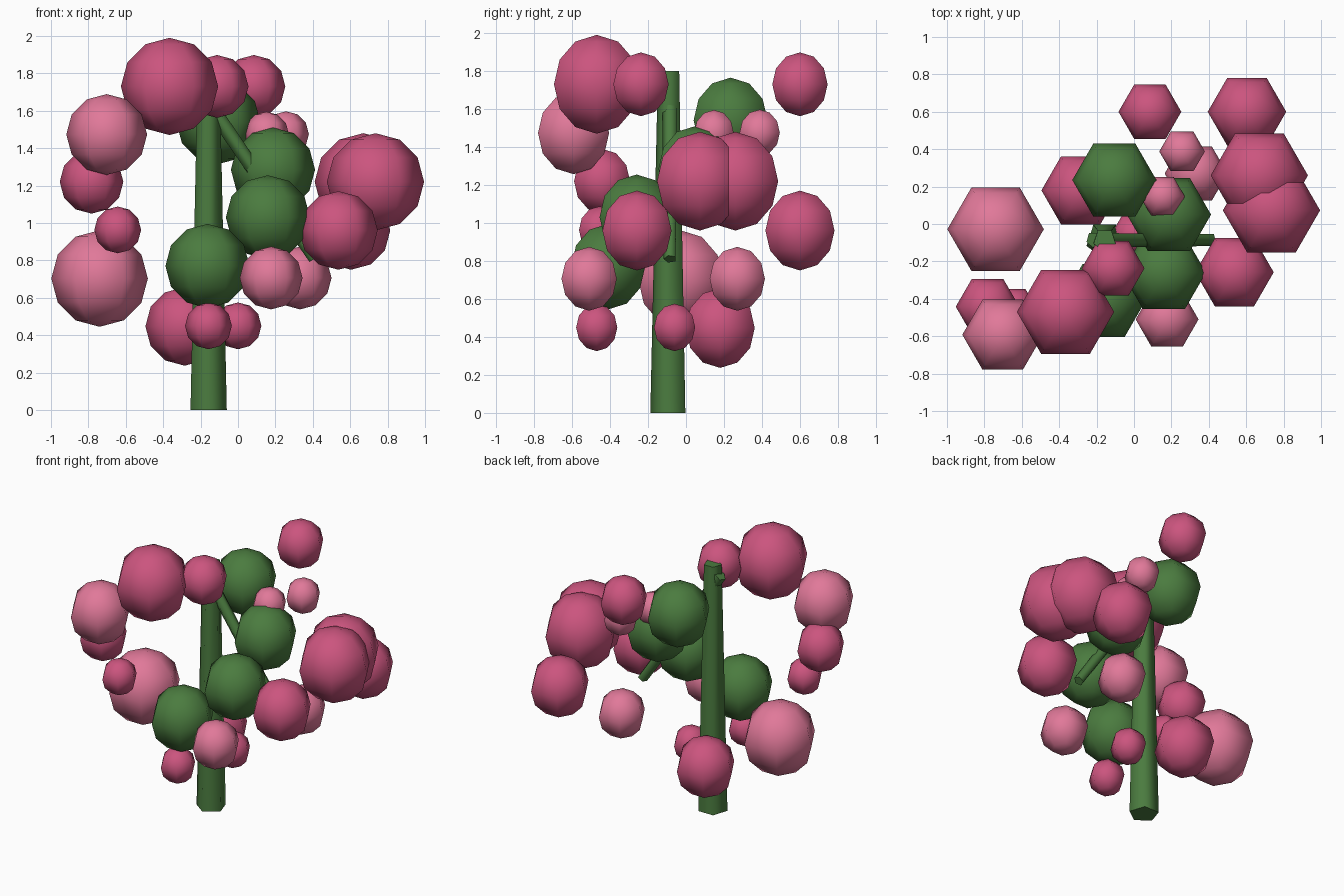
import bpy, bmesh
from math import sin, cos, pi, radians
from mathutils import Vector

if "Cube" in bpy.data.objects:
    bpy.data.objects.remove(bpy.data.objects["Cube"])


def material(name, rgb):
    m = bpy.data.materials.new(name)
    m.diffuse_color = (*rgb, 1)
    m.use_nodes = True
    m.node_tree.nodes["Principled BSDF"].inputs["Base Color"].default_value = m.diffuse_color
    return m


GREEN = material("leaf_green", (0.07, 0.20, 0.05))
ROSE = material("deep_pink", (0.60, 0.09, 0.21))
BLUSH = material("light_pink", (0.75, 0.19, 0.32))


def lathe(name, profile, sides, start, mat):
    """Revolve (radius, height) points around z; zero radius makes a pole."""
    bm = bmesh.new()
    rings = []
    for r, z in profile:
        if r < 1e-6:
            rings.append([bm.verts.new((0, 0, z))])
        else:
            rings.append([bm.verts.new((r * cos(start + 2 * pi * i / sides),
                                        r * sin(start + 2 * pi * i / sides), z))
                          for i in range(sides)])
    for a, b in zip(rings, rings[1:]):
        for i in range(sides):
            j = (i + 1) % sides
            quad = [a[i % len(a)], a[j % len(a)], b[j % len(b)], b[i % len(b)]]
            bm.faces.new(list(dict.fromkeys(quad))).smooth = True
    # flat caps with sharp rims on open ends
    for ring in (rings[0], rings[-1]):
        if len(ring) > 1:
            for e in bm.faces.new(ring).edges:
                e.smooth = False
    bmesh.ops.recalc_face_normals(bm, faces=bm.faces)
    me = bpy.data.meshes.new(name)
    bm.to_mesh(me)
    bm.free()
    me.materials.append(mat)
    ob = bpy.data.objects.new(name, me)
    bpy.context.collection.objects.link(ob)
    return ob


def ball(name, x, y, z, r, mat):
    stacks = 6
    profile = [(r * sin(pi * k / stacks), -r * cos(pi * k / stacks))
               for k in range(stacks + 1)]
    lathe(name, profile, 6, 0, mat).location = (x, y, z)


def stem(name, p, q, r0, r1):
    p, q = Vector(p), Vector(q)
    d = q - p
    ob = lathe(name, [(r0, 0), (r1, d.length)], 5, radians(-90), GREEN)
    ob.rotation_mode = 'QUATERNION'
    ob.rotation_quaternion = Vector((0, 0, 1)).rotation_difference(d)
    ob.location = p


# Trunk and drooping branch
stem("trunk", (-0.157, -0.086, 0), (-0.157, -0.086, 1.8), 0.102, 0.062)
stem("branch", (-0.22, -0.083, 1.73), (0.41, -0.083, 0.81), 0.043, 0.035)

# Leaf clumps
LEAVES = [(-0.163, -0.41, 0.77, 0.225), (0.16, -0.26, 1.03, 0.225),
          (0.187, 0.05, 1.285, 0.225), (-0.105, 0.235, 1.54, 0.225)]

# Deep pink blossoms
DEEP = [(-0.366, -0.47, 1.73, 0.26), (-0.112, -0.237, 1.73, 0.168),
        (0.085, 0.60, 1.73, 0.168), (-0.783, -0.442, 1.22, 0.17),
        (-0.643, -0.455, 0.963, 0.125), (-0.285, 0.18, 0.447, 0.21),
        (-0.158, -0.47, 0.45, 0.125), (0.0, -0.06, 0.45, 0.125),
        (0.537, -0.258, 0.96, 0.21), (0.604, 0.60, 0.96, 0.21),
        (0.735, 0.073, 1.22, 0.26), (0.67, 0.26, 1.22, 0.26)]

# Light pink blossoms
LIGHT = [(-0.702, -0.592, 1.473, 0.216), (-0.74, -0.028, 0.703, 0.258),
         (0.177, -0.51, 0.706, 0.168), (0.332, 0.27, 0.706, 0.168),
         (0.152, 0.147, 1.475, 0.12), (0.257, 0.388, 1.475, 0.122)]

for label, group, mat in (("leaf_clump", LEAVES, GREEN),
                          ("deep_blossom", DEEP, ROSE),
                          ("light_blossom", LIGHT, BLUSH)):
    for n, spec in enumerate(group, 1):
        ball(f"{label}_{n}", *spec, mat)
